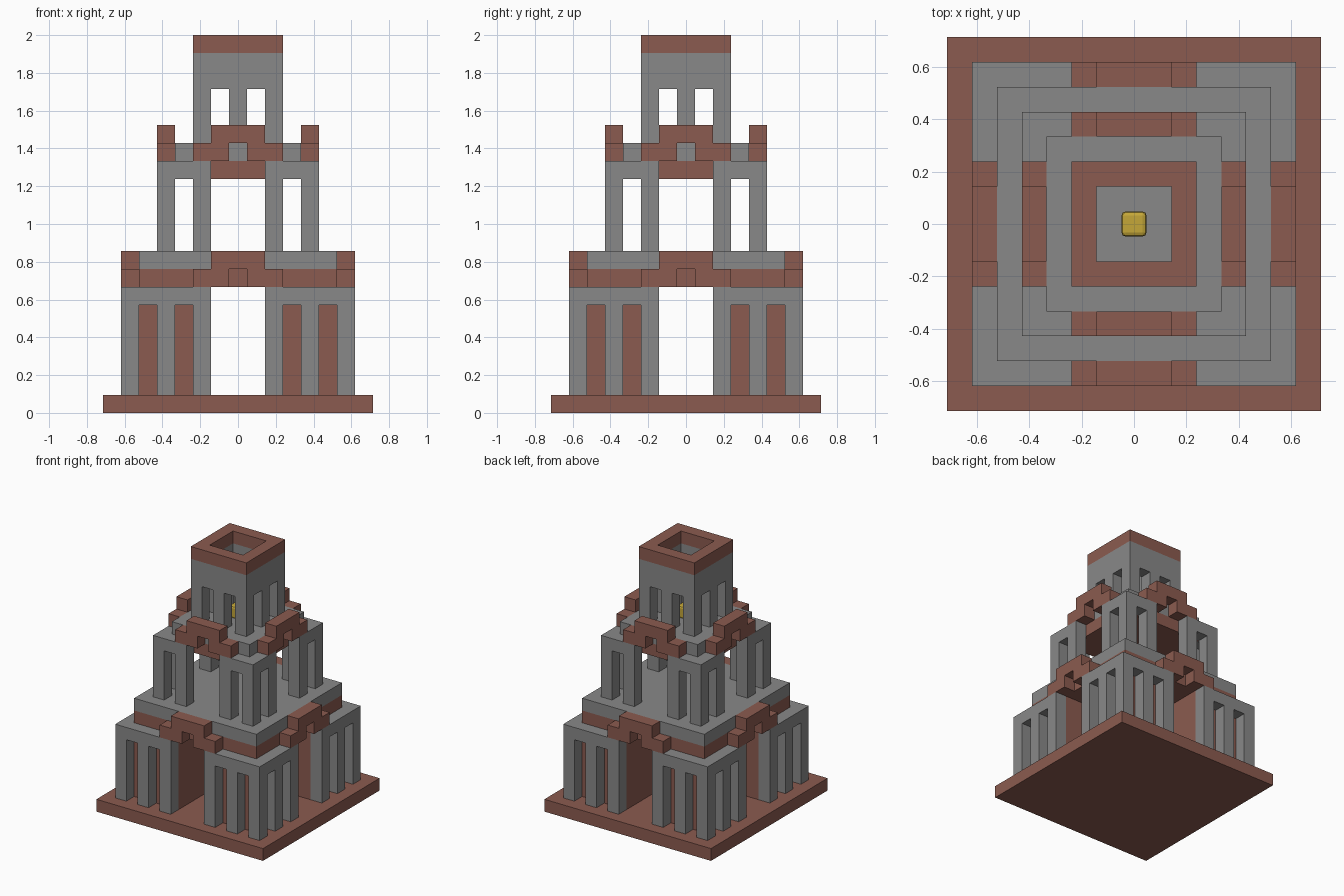
import bpy, bmesh
from mathutils import Matrix, Vector

cube = bpy.data.objects.get("Cube")
if cube:
    bpy.data.objects.remove(cube)

U = 2 / 21  # size of one block; the tower is 21 blocks tall


def material(name, rgb):
    mat = bpy.data.materials.new(name)
    mat.use_nodes = True
    colour = (*rgb, 1)
    mat.diffuse_color = colour
    mat.node_tree.nodes["Principled BSDF"].inputs["Base Color"].default_value = colour
    return mat


STONE = material("grey stone", (0.25, 0.25, 0.25))
BRICK = material("red brick", (0.26, 0.105, 0.08))
FLAME = material("yellow flame", (0.56, 0.39, 0.04))


def part(name, mat, boxes, turns=1, bevel=0):
    """Boxes are block ranges (x, y, z), each (first, last), repeated by quarter turns."""
    bm = bmesh.new()
    for turn in range(turns):
        spin = Matrix.Rotation(turn * 1.5707963, 4, 'Z')
        for xr, yr, zr in boxes:
            centre = Vector((sum(xr) / 2, sum(yr) / 2, sum(zr) / 2 + 0.5)) * U
            size = [(r[1] - r[0] + 1) * U for r in (xr, yr, zr)]
            place = spin @ Matrix.Translation(centre) @ Matrix.Diagonal((*size, 1))
            bmesh.ops.create_cube(bm, size=1, matrix=place)
    if bevel:
        bmesh.ops.bevel(bm, geom=bm.edges[:], offset=bevel, segments=2,
                        profile=0.5, affect='EDGES')
    mesh = bpy.data.meshes.new(name)
    bm.to_mesh(mesh)
    bm.free()
    mesh.materials.append(mat)
    obj = bpy.data.objects.new(name, mesh)
    bpy.context.collection.objects.link(obj)
    return obj


def slab(name, mat, half, z):
    part(name, mat, [((-half, half), (-half, half), (z, z))])


def columns(name, xs, edge, bottom, top):
    part(name, STONE, [((x, x), (-edge, -edge), (bottom, top)) for x in xs], 4)


def lintels(name, edge, z):
    row = (-edge, -edge)
    part(name, STONE, [((-edge, -2), row, (z, z)), ((2, edge - 1), row, (z, z))], 4)


def arches(name, edge, z):
    # stepped arch with a notch under its middle, on every side
    row = (-edge, -edge)
    part(name, BRICK, [((-2, -1), row, (z, z)), ((1, 2), row, (z, z)),
                       ((-1, 1), row, (z + 1, z + 1))], 4)


# Base
slab("base", BRICK, 7, 0)

# Lower tier: brick corner cores behind stone columns
columns("lower_columns", (-6, -4, -2, 2, 4), 6, 1, 5)
lintels("lower_lintels", 6, 6)
part("corner_cores", BRICK, [((-5, -2), (-5, -2), (1, 6))], 4)
slab("lower_ceiling", BRICK, 5, 7)
slab("middle_floor", STONE, 5, 8)
arches("lower_arches", 6, 7)

# Middle tier: open colonnade
columns("middle_columns", (-4, -2, 2), 4, 9, 12)
lintels("middle_lintels", 4, 13)
slab("middle_ceiling", BRICK, 3, 13)
slab("upper_floor", STONE, 3, 14)
arches("upper_arches", 4, 14)

# Hollow top tower with a light inside
columns("tower_columns", (-2, 0), 2, 15, 17)
part("tower_walls", STONE, [((-2, 1), (-2, -2), (18, 19))], 4)
part("tower_crown", BRICK, [((-2, 1), (-2, -2), (20, 20))], 4)
part("beacon", FLAME, [((0, 0), (0, 0), (15, 15))], bevel=0.015)
